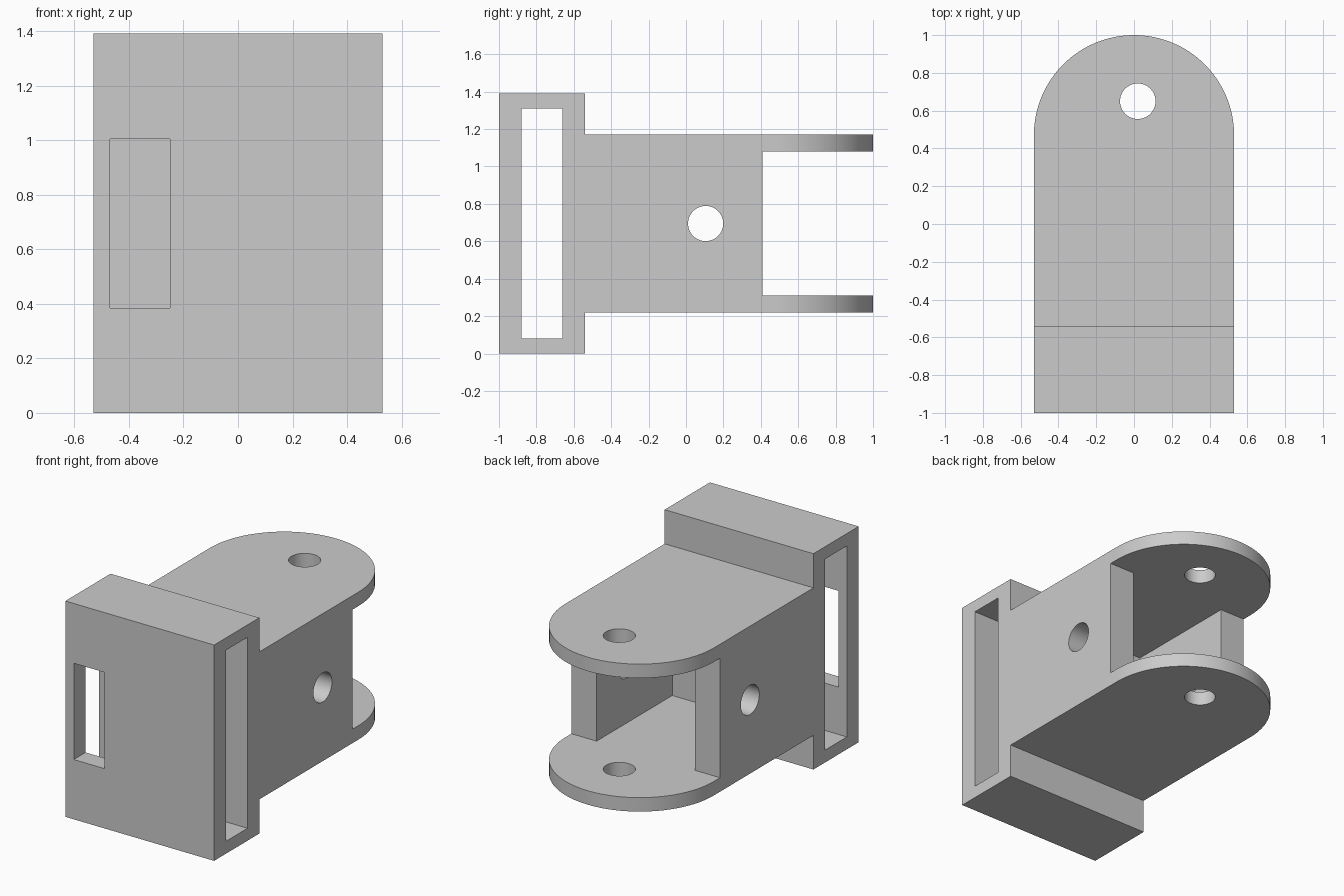
import bpy, bmesh, math
from mathutils import Matrix, Vector

default = bpy.data.objects.get("Cube")
if default:
    bpy.data.objects.remove(default, do_unlink=True)

grey = bpy.data.materials.new("plain grey")
grey.use_nodes = True
grey.diffuse_color = (0.6, 0.6, 0.6, 1)
grey.node_tree.nodes["Principled BSDF"].inputs["Base Color"].default_value = (0.6, 0.6, 0.6, 1)


def finish(name, bm):
    bmesh.ops.recalc_face_normals(bm, faces=bm.faces)
    mesh = bpy.data.meshes.new(name)
    bm.to_mesh(mesh)
    bm.free()
    mesh.materials.append(grey)
    obj = bpy.data.objects.new(name, mesh)
    bpy.context.collection.objects.link(obj)
    return obj


def box(name, x, y, z):
    """Box from (min, max) pairs."""
    bm = bmesh.new()
    bmesh.ops.create_cube(bm, size=1)
    for v in bm.verts:
        v.co = Vector(r[0] if c < 0 else r[1] for c, r in zip(v.co, (x, y, z)))
    return finish(name, bm)


def rod(name, centre, axis):
    """Cutter for a pin hole along the given axis."""
    bm = bmesh.new()
    turn = Vector((0, 0, 1)).rotation_difference(Vector(axis)).to_matrix().to_4x4()
    bmesh.ops.create_cone(bm, cap_ends=True, segments=64, radius1=HOLE, radius2=HOLE,
                          depth=4, matrix=Matrix.Translation(centre) @ turn)
    return finish(name, bm)


def combine(obj, other, operation):
    """Apply a boolean and drop the helper."""
    other.hide_render = True
    mod = obj.modifiers.new(operation.lower(), "BOOLEAN")
    mod.operation, mod.object, mod.solver = operation, other, "EXACT"
    bpy.context.view_layer.update()
    result = bpy.data.meshes.new_from_object(
        obj.evaluated_get(bpy.context.evaluated_depsgraph_get()))
    obj.modifiers.clear()
    obj.data = result
    bpy.data.objects.remove(other, do_unlink=True)


HALF = 0.53      # half width, also the radius of the rounded ends
HOLE = 0.094
MID = 0.695      # mid height
WIDE = (-HALF, HALF)

# Clevis body: straight sides with a rounded back, extruded upward
bm = bmesh.new()
outline = [(-HALF, -0.6), (HALF, -0.6)]
for i in range(65):
    a = math.pi * i / 64
    outline.append((HALF * math.cos(a), 0.47 + HALF * math.sin(a)))
face = bm.faces.new([bm.verts.new((x, y, 0.22)) for x, y in outline])
new = bmesh.ops.extrude_face_region(bm, geom=[face])["geom"]
bmesh.ops.translate(bm, vec=(0, 0, 0.95), verts=[g for g in new if isinstance(g, bmesh.types.BMVert)])
body = finish("clevis_bracket", bm)

# Open gap between the two lugs, and the hollow between the side walls
combine(body, box("lug_gap", (-1, 1), (0.41, 1.2), (0.31, 1.08)), "DIFFERENCE")
combine(body, box("hollow", (-0.35, 0.35), (-0.36, 0.6), (0.31, 1.08)), "DIFFERENCE")

# Taller front block
combine(body, box("front_block", WIDE, (-1, -0.54), (0, 1.39)), "UNION")

# Strap slot running side to side, and the window in the front wall
combine(body, box("strap_slot", (-1, 1), (-0.88, -0.66), (0.08, 1.31)), "DIFFERENCE")
combine(body, box("front_window", (-0.47, -0.25), (-1.2, -0.8), (0.385, 1.005)), "DIFFERENCE")

# Pin holes through the lugs and the side walls
combine(body, rod("lug_hole", (0.02, 0.65, MID), (0, 0, 1)), "DIFFERENCE")
combine(body, rod("side_hole", (0, 0.105, MID), (1, 0, 0)), "DIFFERENCE")

# Smooth curves, sharp corners
bpy.ops.object.select_all(action="DESELECT")
body.select_set(True)
bpy.context.view_layer.objects.active = body
bpy.ops.object.shade_smooth_by_angle(angle=math.radians(30))
